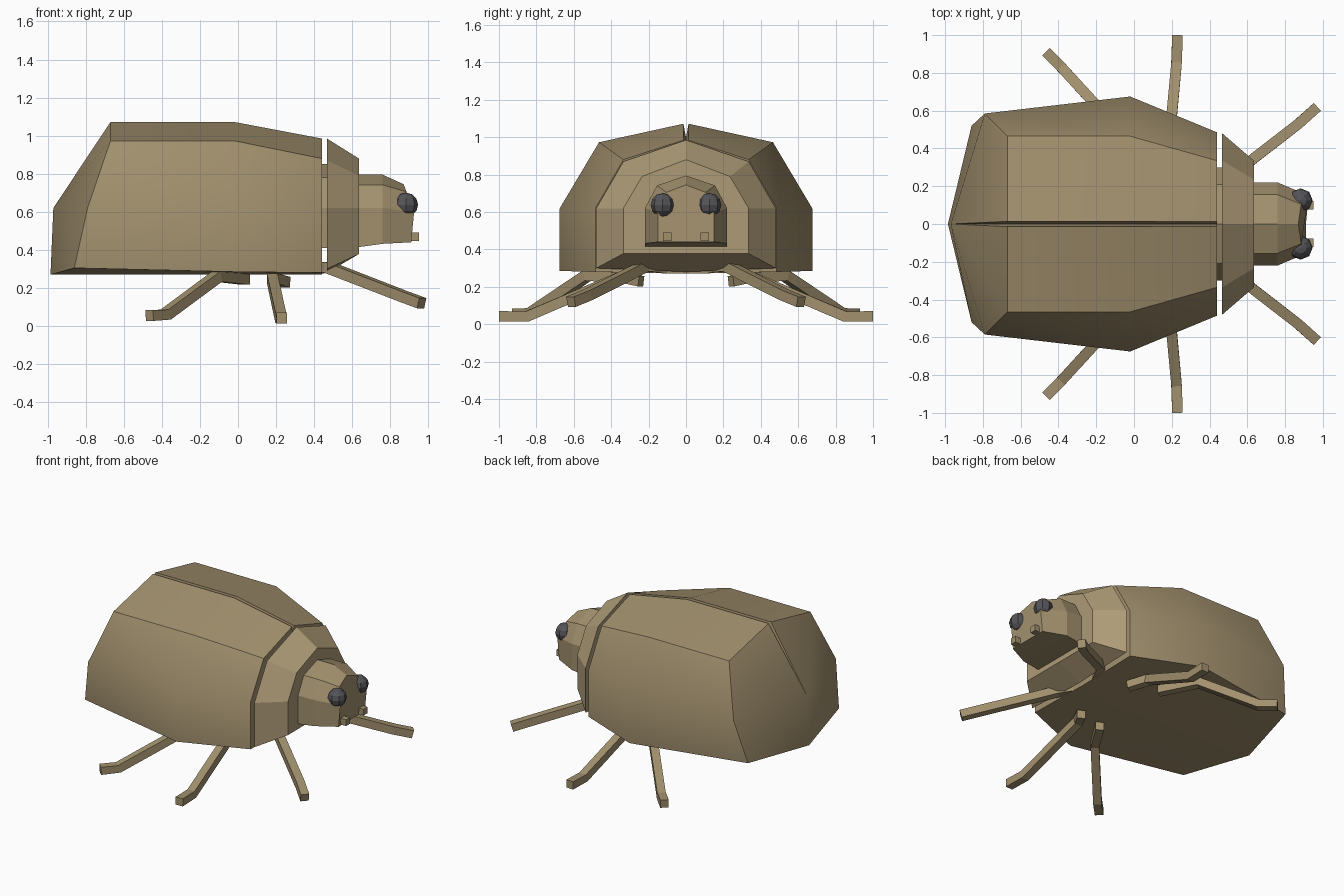
import bpy, bmesh
from mathutils import Vector
from math import radians

if "Cube" in bpy.data.objects:
    bpy.data.objects.remove(bpy.data.objects["Cube"])


def material(name, rgb):
    m = bpy.data.materials.new(name)
    m.diffuse_color = (*rgb, 1)
    m.use_nodes = True
    m.node_tree.nodes["Principled BSDF"].inputs["Base Color"].default_value = m.diffuse_color
    return m


TAN = material("tan_shell", (0.36, 0.28, 0.155))
LIGHT = material("light_tan", (0.42, 0.33, 0.185))
DARK = material("dark_eye", (0.09, 0.09, 0.10))


def finish(name, bm, mat):
    bmesh.ops.remove_doubles(bm, verts=bm.verts, dist=1e-5)
    bmesh.ops.dissolve_degenerate(bm, edges=bm.edges, dist=1e-5)
    bmesh.ops.recalc_face_normals(bm, faces=bm.faces)
    me = bpy.data.meshes.new(name)
    bm.to_mesh(me)
    bm.free()
    me.materials.append(mat)
    ob = bpy.data.objects.new(name, me)
    bpy.context.collection.objects.link(ob)
    return ob


def loft(name, rings, mat, caps=(True, True)):
    bm = bmesh.new()
    vr = [[bm.verts.new(p) for p in r] for r in rings]
    n = len(vr[0])
    for a, b in zip(vr, vr[1:]):
        for i in range(n):
            j = (i + 1) % n
            bm.faces.new((a[i], a[j], b[j], b[i]))
    if caps[0]:
        bm.faces.new(vr[0])
    if caps[1]:
        bm.faces.new(vr[-1])
    return finish(name, bm, mat)


def mirrored(half):
    """Close a half section (first and last point on y = 0) into a full ring."""
    return half + [(x, -y, z) for x, y, z in half[-2:0:-1]]


def flat(x, pts):
    return mirrored([(x, y, z) for y, z in pts])


# wing cases with a central seam, tapering to a rear keel
tip, heel = (-0.97, 0, 0.62), (-0.985, 0, 0.27)
wing_case = loft("wing_cases", [
    flat(0.44, [(0, 0.92), (0.012, 0.985), (0.335, 0.88), (0.485, 0.62), (0.485, 0.28), (0, 0.27)]),
    flat(-0.02, [(0, 1.0), (0.014, 1.072), (0.465, 0.973), (0.675, 0.62), (0.675, 0.285), (0, 0.27)]),
    mirrored([(-0.67, 0, 1.0), (-0.67, 0.014, 1.072), (-0.67, 0.465, 0.973),
              (-0.79, 0.585, 0.62), (-0.86, 0.52, 0.305), (-0.86, 0, 0.27)]),
    mirrored([tip, tip, tip, tip, heel, heel]),
], TAN, (True, False))
bpy.ops.object.select_all(action='DESELECT')
wing_case.select_set(True)
bpy.context.view_layer.objects.active = wing_case
bpy.ops.object.shade_smooth_by_angle(angle=radians(35))

# neck joint showing in the gap
loft("neck_joint", [flat(x, [(0, 0.85), (0.21, 0.78), (0.30, 0.62), (0.30, 0.41), (0, 0.41)])
                    for x in (0.40, 0.50)], TAN)

# collar plate behind the head
loft("collar", [
    flat(0.467, [(0, 0.985), (0.335, 0.87), (0.48, 0.62), (0.48, 0.30), (0, 0.28)]),
    flat(0.635, [(0, 0.88), (0.235, 0.79), (0.335, 0.62), (0.335, 0.378), (0, 0.378)]),
], LIGHT)

# head
side = [(0, 0.795), (0.155, 0.742), (0.22, 0.62), (0.22, 0.41), (0, 0.41)]
loft("head", [
    flat(0.60, side),
    flat(0.76, side[:3] + [(0.22, 0.432), (0, 0.432)]),
    mirrored([(0.87, 0, 0.745), (0.885, 0.105, 0.705), (0.925, 0.15, 0.60),
              (0.91, 0.15, 0.44), (0.91, 0, 0.44)]),
], TAN)


# square-section limbs following a path
def limb(name, path, w):
    pts = [Vector(p) for p in path]
    rings = []
    for i, p in enumerate(pts):
        d = (pts[min(i + 1, len(pts) - 1)] - pts[max(i - 1, 0)]).normalized()
        s = d.cross(Vector((0, 0, 1))).normalized() * w / 2
        u = s.cross(d).normalized() * w / 2
        rings.append([p + s + u, p - s + u, p - s - u, p + s - u])
    loft(name, rings, TAN)


legs = {
    "front": [(0.40, 0.08, 0.30), (0.47, 0.22, 0.31), (0.87, 0.53, 0.155), (0.965, 0.615, 0.12)],
    "middle": [(0.25, 0.24, 0.23), (0.18, 0.36, 0.25), (0.225, 0.85, 0.042), (0.23, 1.0, 0.042)],
    "hind": [(0.04, 0.30, 0.245), (-0.11, 0.53, 0.26), (-0.38, 0.825, 0.06), (-0.465, 0.91, 0.055)],
}
for s, label in ((1, "left"), (-1, "right")):
    for name, path in legs.items():
        limb(f"{label}_{name}_leg", [(x, s * y, z) for x, y, z in path], 0.056)
    limb(f"{label}_feeler", [(0.88, s * 0.1, 0.468), (0.95, s * 0.1, 0.468)], 0.045)
    # faceted eye
    bm = bmesh.new()
    bmesh.ops.create_uvsphere(bm, u_segments=8, v_segments=6, radius=0.064)
    bmesh.ops.translate(bm, verts=bm.verts, vec=(0.882, s * 0.125, 0.637))
    finish(f"{label}_eye", bm, DARK)
